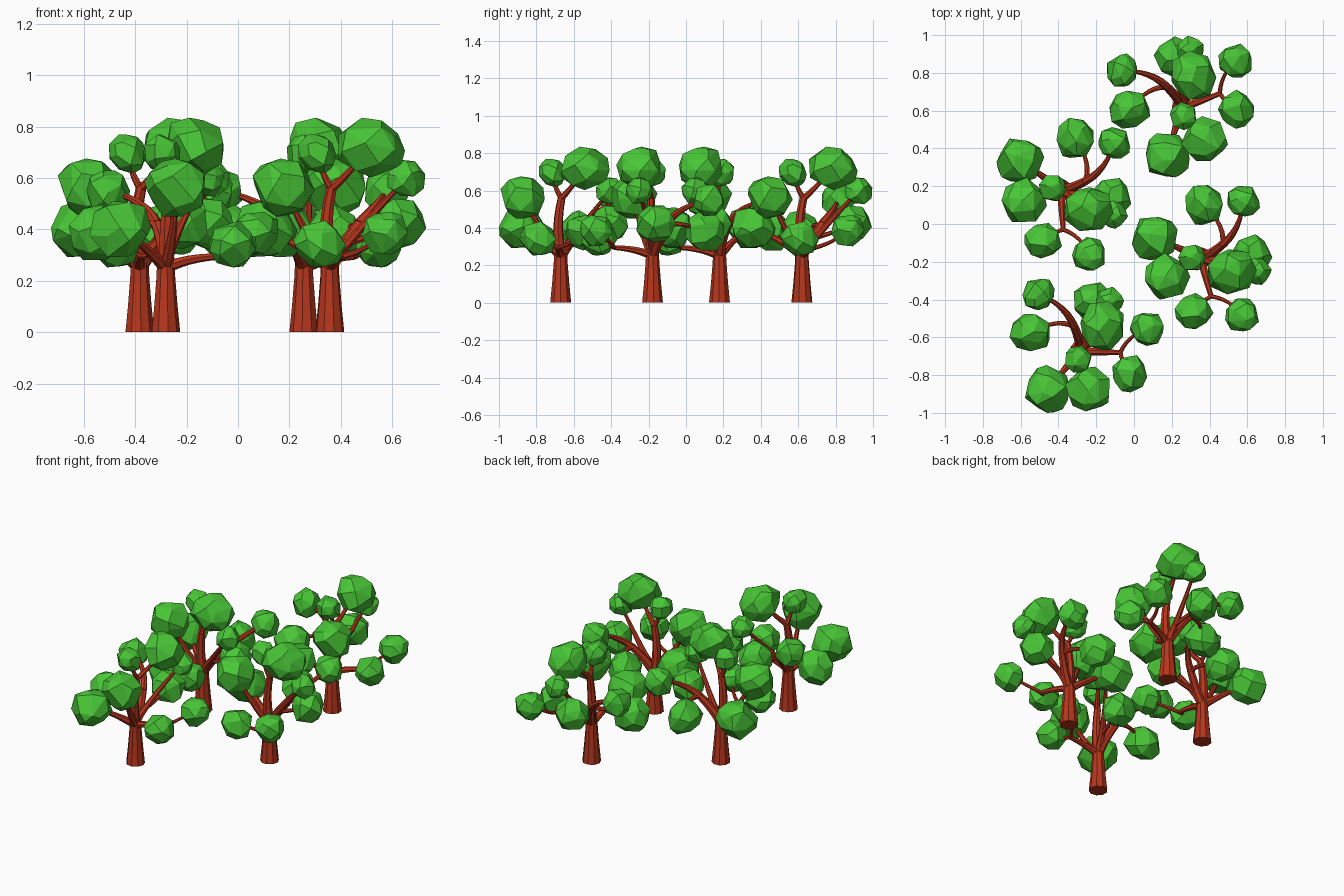
import bpy, bmesh, math, random
from mathutils import Vector, Matrix

if "Cube" in bpy.data.objects:
    bpy.data.objects.remove(bpy.data.objects["Cube"])

random.seed(4)


def material(name, color):
    m = bpy.data.materials.new(name)
    m.diffuse_color = (*color, 1)
    m.use_nodes = True
    m.node_tree.nodes["Principled BSDF"].inputs["Base Color"].default_value = m.diffuse_color
    return m


BARK = material("red_brown_bark", (0.47, 0.037, 0.012))
LEAF = material("leaf_green", (0.065, 0.56, 0.037))


def tube(bm, path, radii, sides=7):
    """Tapering limb with closed ends."""
    rings = []
    for i, (q, r) in enumerate(zip(path, radii)):
        a, b = path[max(i - 1, 0)], path[min(i + 1, len(path) - 1)]
        rot = Vector((0, 0, 1)).rotation_difference((b - a).normalized())
        rings.append([bm.verts.new(q + rot @ Vector((r * math.cos(k * math.tau / sides),
                                                     r * math.sin(k * math.tau / sides), 0)))
                      for k in range(sides)])
    for r, s in zip(rings, rings[1:]):
        for k in range(sides):
            j = (k + 1) % sides
            bm.faces.new((r[k], r[j], s[j], s[k]))
    bm.faces.new(rings[0][::-1])
    bm.faces.new(rings[-1])


def limb(bm, start, bend, tip, thick, thin=0.008, steps=6):
    """Limb along a curve pulled towards the bend point."""
    a, b, c = Vector(start), Vector(bend), Vector(tip)
    ts = [i / steps for i in range(steps + 1)]
    tube(bm, [(1 - t) ** 2 * a + 2 * t * (1 - t) * b + t * t * c for t in ts],
         [thick + (thin - thick) * t for t in ts])


def clump(bm, centre, r, stretch):
    """Faceted leaf ball: hull of scattered points on a sphere."""
    n = 25
    part = bmesh.new()
    spin = Matrix.Rotation(random.uniform(0, 6), 3, 'Z') @ Matrix.Rotation(random.uniform(0, 3), 3, 'X')
    for i in range(n):
        c = 1 - 2 * (i + 0.5) / n
        a = i * 2.39996 + random.uniform(-0.3, 0.3)
        s = math.sqrt(1 - c * c)
        v = spin @ Vector((s * math.cos(a), s * math.sin(a), c))
        v.y *= stretch
        part.verts.new(Vector(centre) + v * r * random.uniform(0.94, 1.12))
    bmesh.ops.convex_hull(part, input=part.verts[:])
    bmesh.ops.dissolve_limit(part, angle_limit=math.radians(12), verts=part.verts[:], edges=part.edges[:])
    bmesh.ops.recalc_face_normals(part, faces=part.faces[:])
    tmp = bpy.data.meshes.new("clump")
    part.to_mesh(tmp)
    part.free()
    bm.from_mesh(tmp)
    bpy.data.meshes.remove(tmp)


def finish(bm, name, mat):
    me = bpy.data.meshes.new(name)
    bm.to_mesh(me)
    bm.free()
    me.materials.append(mat)
    return me


wood, leaves = bmesh.new(), bmesh.new()


def bough(start, bend, tip, thick, size, stretch=1):
    """Limb that ends in a leaf clump."""
    limb(wood, start, bend, tip, thick)
    clump(leaves, tip, size, stretch)


# Trunk, flared at the foot, and the joints where limbs divide
tube(wood, [Vector((0, 0, z)) for z in (0, .1, .21, .29)], (.057, .047, .038, .034), sides=9)
crown, fork = (0, 0, .25), (.01, .005, .56)
elbow, side = (-.035, .13, .42), (.21, -.01, .295)
rise = (.03, .07, .35)

# Central stem and its fork
limb(wood, crown, (0, -.03, .4), fork, .032, .021)
bough(fork, (.04, .04, .59), (.11, .135, .722), .019, .116, 1.2)
bough(fork, (.01, -.03, .6), (-.015, -.045, .695), .016, .075)
# Arching limb with side twig
limb(wood, crown, (0, .05, .33), elbow, .03, .023)
bough(elbow, (-.08, .24, .52), (-.225, .30, .55), .023, .088)
bough(elbow, (-.12, .17, .43), (-.265, .10, .385), .016, .108)
# Low sideways limb with two twigs
limb(wood, crown, (.08, -.01, .29), side, .024, .013)
bough(side, (.25, .08, .32), (.355, .12, .39), .012, .089)
bough(side, (.22, -.07, .31), (.255, -.12, .34), .012, .094)
# Paired limbs opposite the arch
bough(crown, (-.08, -.09, .34), (-.175, -.208, .40), .026, .118)
bough(crown, (.03, -.10, .36), (.045, -.20, .565), .026, .118)
# Rising limb with twig
limb(wood, crown, (.01, .03, .31), rise, .026, .019)
bough(rise, (.08, .16, .47), (.155, .262, .595), .019, .072)
bough(rise, (.05, .16, .37), (.06, .26, .42), .015, .1)

wood_mesh = finish(wood, "trunk_and_branches", BARK)
leaf_mesh = finish(leaves, "foliage", LEAF)

# Four turned copies make the grove
for i, (x, y, turn) in enumerate([(-.282, -.67, 0), (.257, .62, 22.5),
                                  (-.383, .18, -85), (.357, -.18, -73)], 1):
    for name, mesh in (("trunk", wood_mesh), ("foliage", leaf_mesh)):
        ob = bpy.data.objects.new(f"{name}_{i}", mesh)
        ob.location = (x, y, 0)
        ob.rotation_euler.z = math.radians(turn)
        bpy.context.collection.objects.link(ob)
